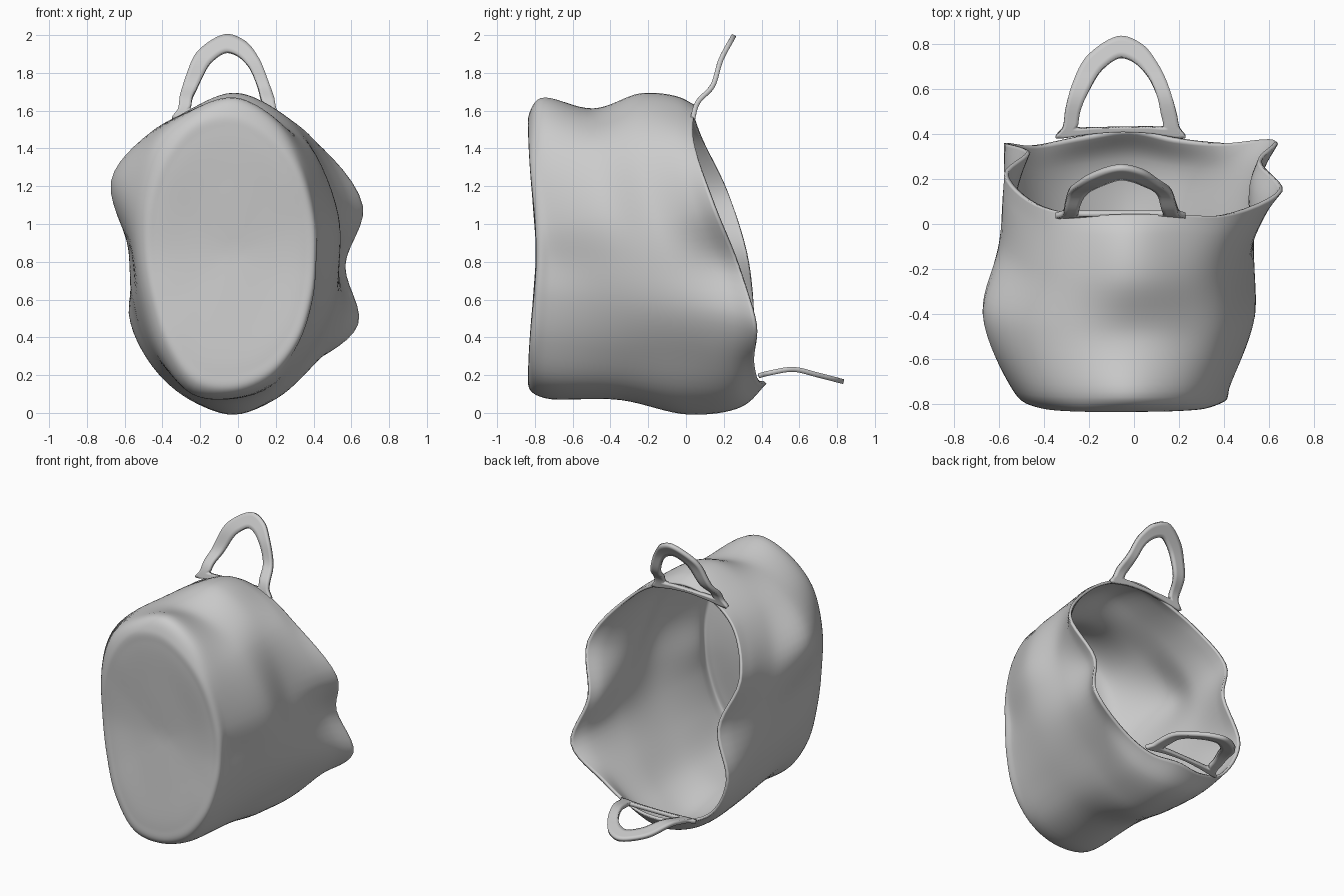
import bpy, bmesh, math
from mathutils import Vector

if "Cube" in bpy.data.objects:
    bpy.data.objects.remove(bpy.data.objects["Cube"])


def spline(pts, n, closed=False):
    """Centripetal Catmull-Rom through pts, n samples per span."""
    pts = [Vector(p) for p in pts]
    if closed:
        ext = [pts[-1]] + pts + pts[:2]
    else:
        ext = [2 * pts[0] - pts[1]] + pts + [2 * pts[-1] - pts[-2]]
    out = []
    for i in range(len(ext) - 3):
        p = ext[i:i + 4]
        t = [0.0]
        for k in range(3):
            t.append(t[-1] + max((p[k + 1] - p[k]).length, 1e-5) ** 0.5)
        for s in range(n):
            u = t[1] + (t[2] - t[1]) * s / n
            a = [p[k].lerp(p[k + 1], (u - t[k]) / (t[k + 1] - t[k])) for k in range(3)]
            b = [a[k].lerp(a[k + 1], (u - t[k]) / (t[k + 2] - t[k])) for k in range(2)]
            out.append(b[0].lerp(b[1], (u - t[1]) / (t[2] - t[1])))
    if not closed:
        out.append(pts[-1])
    return out


def surface(name, rows, thickness, cap=False):
    """Skin closed rings of points, then thicken into a smooth shell."""
    bm = bmesh.new()
    vs = [[bm.verts.new(p) for p in row] for row in rows]
    n = len(rows[0])
    for r0, r1 in zip(vs, vs[1:]):
        for j in range(n):
            k = (j + 1) % n
            bm.faces.new((r0[j], r0[k], r1[k], r1[j]))
    if cap:
        bm.faces.new(vs[0])
    bmesh.ops.recalc_face_normals(bm, faces=bm.faces)
    me = bpy.data.meshes.new(name)
    bm.to_mesh(me)
    bm.free()
    for f in me.polygons:
        f.use_smooth = True
    ob = bpy.data.objects.new(name, me)
    bpy.context.collection.objects.link(ob)
    m = ob.modifiers.new("thickness", 'SOLIDIFY')
    m.thickness = thickness
    m.offset = 0
    return ob


# Sack: ring radii (fraction of a 1.2 x 1.7 ellipse), clockwise from the top
base = [.84, .79, .75, .70, .69, .71, .76, .80, .83, .86, .80, .75, .76, .80, .84, .86]
rings = [
    (.07, [.95, .89, .82, .75, .71, .74, .79, .86, .89, .94, .89, .84, .85, .92, .96, .94]),
    (.39, [.88, .88, .92, .93, .90, .89, .87, .90, .91, .92, .94, .92, .90, 1.16, 1.04, .94]),
    (.68, [.98, .95, .94, .90, .91, .96, .92, .96, 1.0, .98, .98, .95, .91, 1.02, 1.0, .96]),
    (.90, [.96, .94, .98, 1.04, .91, 1.06, .98, .96, .95, .97, 1.0, .99, .82, 1.0, .98, .94]),
    (1.0, [.91, .92, .98, 1.16, .97, 1.17, .96, .86, .81, .87, .98, .99, .75, .99, .98, .92]),
]
rim_y = [.04, .04, .04, .15, .28, .37, .36, .38, .42, .39, .35, .36, .32, .22, .09, .04]
twist = {3: 8, 4: 5}  # degrees that pull the right fold downwards


def station(f, radii, scale=1.0):
    pts = []
    for i, r in enumerate(radii):
        a = math.tau * i / 16 + math.radians(twist.get(i, 0))
        x = -.02 + .6 * r * scale * math.sin(a)
        z = .85 + .85 * r * scale * math.cos(a)
        dent = .045 * math.exp(-((z - .85) / .4) ** 2) * (1 - f)
        pts.append((x, -.83 + dent + f * (rim_y[i] + .83), z))
    return spline(pts, 6, closed=True)


stations = [station(0, base, s) for s in (.05, .5, .9)]
stations += [station(.008, base, 1.02)] + [station(f, r) for f, r in rings]
columns = [spline(c, 8) for c in zip(*stations)]
surface("sack_body", list(zip(*columns)), .018, cap=True)

# Handles: a flat loop (x, height) bent along a side profile (y, z)
outer = [(-.345, -.08), (-.318, .05), (-.305, .28), (-.275, .54), (-.20, .83), (-.06, 1.0),
         (.03, .93), (.105, .74), (.16, .48), (.19, .22), (.203, .05), (.225, -.08),
         (.08, -.02), (-.06, .0), (-.20, -.03)]
inner = [(-.25, .05), (-.248, .10), (-.238, .26), (-.20, .48), (-.135, .70), (-.06, .80),
         (-.01, .77), (.055, .64), (.10, .44), (.12, .22), (.13, .09), (.125, .06),
         (.06, .06), (-.06, .055), (-.17, .05)]


def handle(name, profile):
    prof = spline(profile, 20)
    last = len(prof) - 1

    def bend(p):
        u = max(0, min(1, (p.y + .15) / 1.15)) * last
        i = min(int(u), last - 1)
        q = prof[i].lerp(prof[i + 1], u - i)
        return Vector((p.x, q.x, q.y))

    o, i = spline(outer, 8, True), spline(inner, 8, True)
    rows = [[bend(a.lerp(b, t / 4)) for a, b in zip(o, i)] for t in range(5)]
    surface(name, rows, .026)


handle("upper_handle", [(.03, 1.53), (.06, 1.64), (.14, 1.73), (.185, 1.87), (.255, 2.0)])
handle("lower_handle", [(.36, .19), (.46, .215), (.57, .23), (.70, .20), (.835, .165)])
